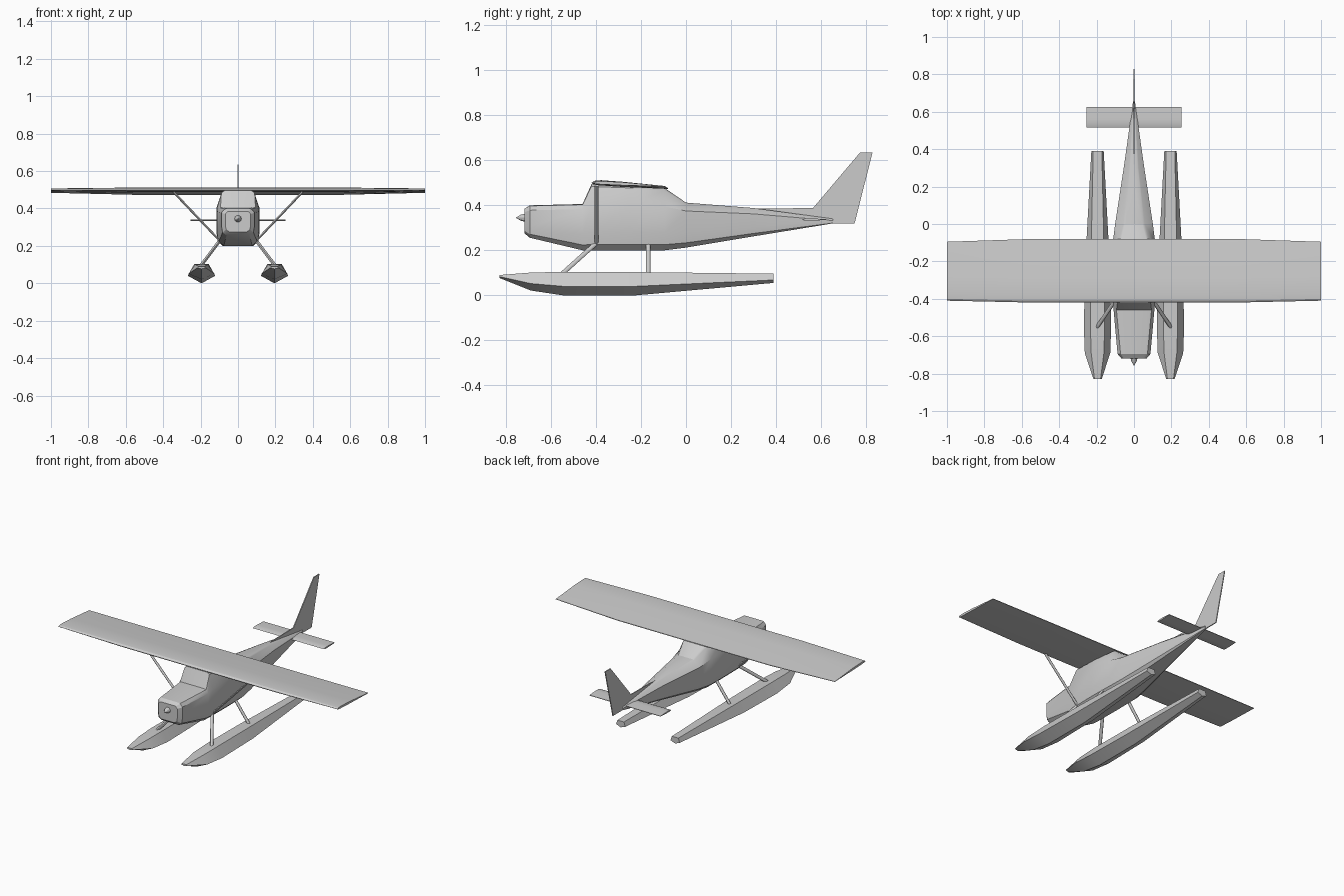
import bpy, bmesh, math
from mathutils import Vector

if "Cube" in bpy.data.objects:
    bpy.data.objects.remove(bpy.data.objects["Cube"])


def loft(name, rings, mirror=False, angle=28):
    """Skin a list of equal-length point rings, cap the ends."""
    bm = bmesh.new()
    rows = [[bm.verts.new(p) for p in r] for r in rings]
    n = len(rows[0])
    for a, b in zip(rows, rows[1:]):
        for i in range(n):
            j = (i + 1) % n
            bm.faces.new((a[i], a[j], b[j], b[i]))
    bm.faces.new(rows[0])
    bm.faces.new(rows[-1])
    bmesh.ops.recalc_face_normals(bm, faces=bm.faces)
    me = bpy.data.meshes.new(name)
    bm.to_mesh(me)
    bm.free()
    ob = bpy.data.objects.new(name, me)
    bpy.context.collection.objects.link(ob)
    bpy.ops.object.select_all(action='DESELECT')
    ob.select_set(True)
    bpy.context.view_layer.objects.active = ob
    bpy.ops.object.shade_smooth_by_angle(angle=math.radians(angle))
    if mirror:
        ob.modifiers.new("Mirror", 'MIRROR')
    return ob


def both_sides(half):
    """Close a right-hand half outline (x, y, z) across x = 0."""
    return half + [(-x, y, z) for x, y, z in reversed(half)]


def strut(name, a, b, chord, thick):
    """Flattened rod from a to b, mirrored to the other side."""
    a, b = Vector(a), Vector(b)
    side = (b - a).cross(Vector((0, 1, 0))).normalized()
    fwd = side.cross(b - a).normalized()
    ts = [i * math.tau / 8 for i in range(8)]
    offs = [fwd * math.cos(t) * chord / 2 + side * math.sin(t) * thick / 2 for t in ts]
    return loft(name, [[p + o for o in offs] for p in (a, b)], True, 50)


# Fuselage: y, bottom z, shoulder z, top z, half width, top half width
sections = [
    (-0.718, 0.275, 0.370, 0.385, 0.068, 0.055),
    (-0.695, 0.256, 0.378, 0.400, 0.088, 0.070),
    (-0.460, 0.200, 0.383, 0.406, 0.109, 0.092),
    (-0.420, 0.200, 0.400, 0.495, 0.113, 0.086),
    (-0.250, 0.200, 0.400, 0.488, 0.116, 0.086),
    (-0.095, 0.200, 0.395, 0.477, 0.113, 0.080),
    (0.000, 0.212, 0.375, 0.412, 0.101, 0.052),
    (0.300, 0.262, 0.362, 0.388, 0.055, 0.022),
    (0.655, 0.320, 0.332, 0.340, 0.005, 0.003),
]
rings = []
for y, zb, zs, zt, w, wt in sections:
    h = zs - zb
    rings.append(both_sides([
        (0.70 * w, y, zb), (0.94 * w, y, zb + 0.13 * h),
        (w, y, zb + 0.40 * h), (w, y, zs),
        (wt + 0.1 * (w - wt), y, zt - 0.12 * (zt - zs)), (wt * 0.85, y, zt)]))
loft("fuselage", rings)

# Spinner
loft("spinner", [[(r * math.cos(i * math.tau / 10), y, 0.345 + r * math.sin(i * math.tau / 10))
                  for i in range(10)]
                 for y, r in ((-0.712, 0.020), (-0.735, 0.014), (-0.756, 0.001))])

# Wing: chord fraction, upper and lower height at centre
profile = [(0, 0.500), (0.03, 0.509), (0.12, 0.512), (0.4, 0.505), (1, 0.477),
           (1, 0.473), (0.4, 0.482), (0.1, 0.489), (0.02, 0.493)]
rings = []
for x, le, te, s in ((-1, -0.410, -0.095, 0.6), (-0.55, -0.42, -0.08, 1),
                     (0.55, -0.42, -0.08, 1), (1, -0.410, -0.095, 0.6)):
    rings.append([(x, le + f * (te - le), 0.500 + s * (z - 0.500)) for f, z in profile])
loft("wing", rings)

# Tailplane
tail = [(0.515, 0.336), (0.530, 0.341), (0.56, 0.342), (0.625, 0.338),
        (0.625, 0.335), (0.56, 0.332), (0.530, 0.332)]
loft("tailplane", [[(x, y, z) for y, z in tail] for x in (-0.255, 0.255)])

# Fin with dorsal fillet
fin = [(0.28, 0.385), (0.565, 0.388), (0.775, 0.636), (0.83, 0.636),
       (0.75, 0.32), (0.65, 0.32), (0.45, 0.34)]
loft("tail_fin", [[(x, y, z) for y, z in fin] for x in (-0.003, 0.003)])

# Floats: y, top z, chine z, keel z, half width, deck half width
stations = [
    (-0.830, 0.090, 0.083, 0.077, 0.022, 0.016),
    (-0.690, 0.101, 0.052, 0.021, 0.068, 0.034),
    (-0.550, 0.104, 0.040, 0.000, 0.073, 0.038),
    (-0.220, 0.103, 0.040, 0.000, 0.066, 0.036),
    (0.390, 0.096, 0.068, 0.055, 0.033, 0.023),
]
loft("float", [[(0.195 + x, y, z) for x, z in
                ((-d, zt), (-w, zc), (0, zk), (w, zc), (d, zt))]
               for y, zt, zc, zk, w, d in stations], True)

# Wing struts and float legs
strut("wing_strut", (0.095, -0.398, 0.225), (0.345, -0.398, 0.488), 0.018, 0.012)
strut("front_float_leg", (0.085, -0.385, 0.245), (0.200, -0.555, 0.092), 0.022, 0.018)
strut("rear_float_leg", (0.085, -0.168, 0.245), (0.200, -0.168, 0.092), 0.020, 0.016)
